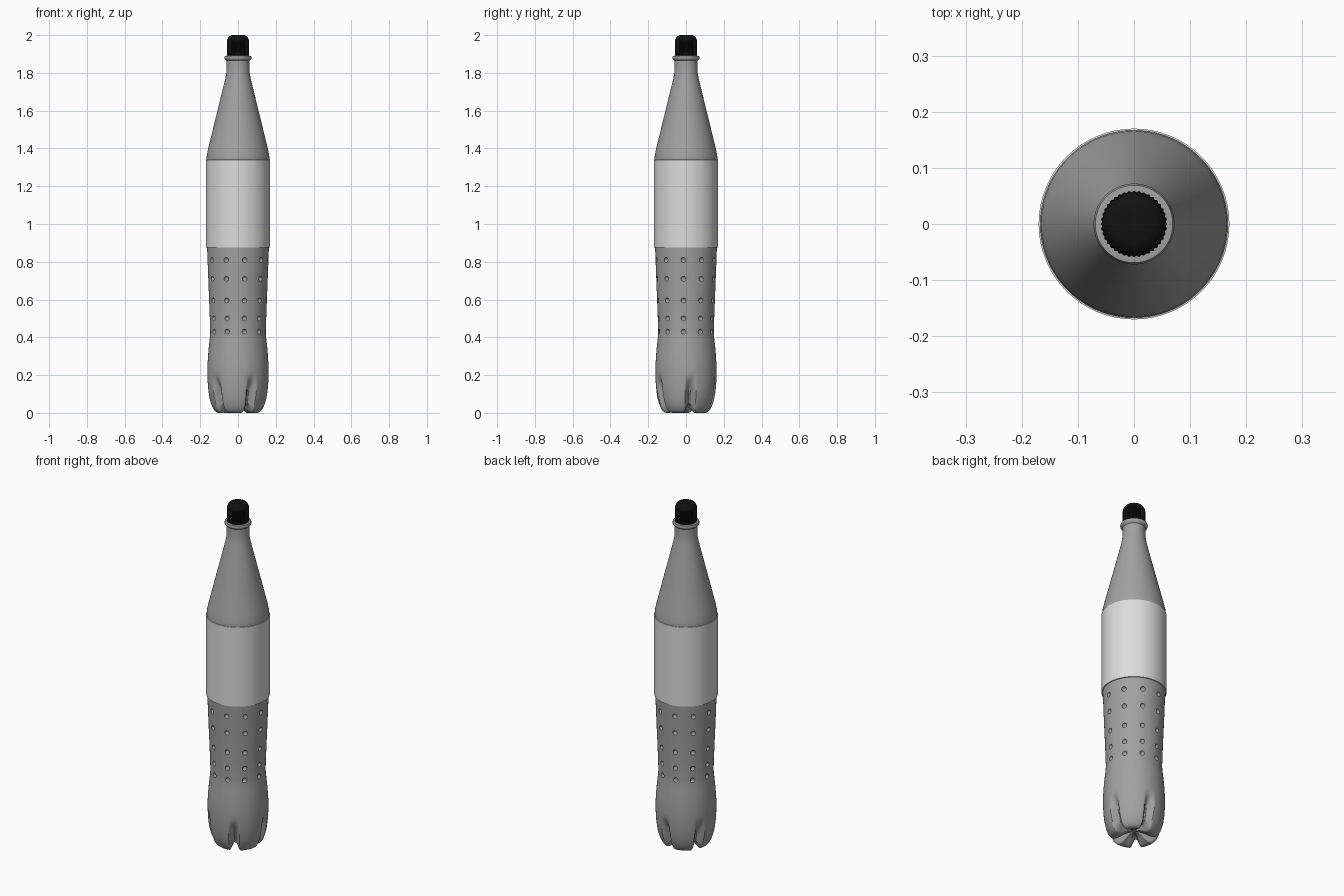
import bpy, bmesh, math
from mathutils import Vector

if "Cube" in bpy.data.objects:
    bpy.data.objects.remove(bpy.data.objects["Cube"], do_unlink=True)


def material(name, value):
    m = bpy.data.materials.new(name)
    m.use_nodes = True
    colour = (value, value, value, 1)
    m.diffuse_color = colour
    m.node_tree.nodes["Principled BSDF"].inputs["Base Color"].default_value = colour
    return m


def finish(name, bm, mat, angle=40):
    bmesh.ops.recalc_face_normals(bm, faces=bm.faces)
    mesh = bpy.data.meshes.new(name)
    bm.to_mesh(mesh)
    bm.free()
    obj = bpy.data.objects.new(name, mesh)
    bpy.context.collection.objects.link(obj)
    if mat:
        mesh.materials.append(mat)
    smooth(obj, angle)
    return obj


def smooth(obj, angle):
    bpy.ops.object.select_all(action='DESELECT')
    obj.select_set(True)
    bpy.context.view_layer.objects.active = obj
    bpy.ops.object.shade_smooth_by_angle(angle=math.radians(angle))


def lathe(profile, segments, shape=lambda r, z, i, a: (r, z), caps=True):
    """Turn a bottom-to-top profile around z; shape may bend each point."""
    bm = bmesh.new()
    rings = []
    for i, (r, z) in enumerate(profile):
        ring = []
        for s in range(segments):
            a = math.tau * s / segments
            rr, zz = shape(r, z, i, a)
            ring.append(bm.verts.new((rr * math.cos(a), rr * math.sin(a), zz)))
        rings.append(ring)
    for low, high in zip(rings, rings[1:]):
        for s in range(segments):
            t = (s + 1) % segments
            bm.faces.new((low[s], low[t], high[t], high[s]))
    if caps:
        bm.faces.new(rings[0][::-1])
        bm.faces.new(rings[-1])
    return bm


def curve_through(points, steps):
    """Smooth curve through the given points."""
    pts = [Vector(p) for p in points]
    pts = [2 * pts[0] - pts[1]] + pts + [2 * pts[-1] - pts[-2]]
    out = []
    for a, b, c, d in zip(pts, pts[1:], pts[2:], pts[3:]):
        for k in range(steps):
            t = k / steps
            out.append((2 * b + (c - a) * t + (2 * a - 5 * b + 4 * c - d) * t * t
                        + (3 * b - a - 3 * c + d) * t ** 3) / 2)
    return [tuple(p) for p in out + [pts[-2]]]


def ease(t):
    t = max(0, min(1, t))
    return t * t * (3 - 2 * t)


plastic = material("grey plastic", 0.36)
paper = material("label light grey", 0.72)
black = material("cap black", 0.006)

# Bottle body: footed base, waisted grip, shoulder cone, neck and collar
base = curve_through([(0.012, 0.035), (0.04, 0.028), (0.075, 0.008), (0.1, 0), (0.125, 0.013),
                      (0.146, 0.06), (0.158, 0.13), (0.162, 0.22), (0.158, 0.31), (0.149, 0.4)], 5)
upper = [(0.147, 0.43), (0.151, 0.55), (0.157, 0.7), (0.163, 0.86), (0.166, 0.9), (0.167, 1.34),
         (0.165, 1.365), (0.158, 1.4), (0.067, 1.77), (0.062, 1.8), (0.06, 1.83), (0.06, 1.865),
         (0.07, 1.873), (0.072, 1.882), (0.069, 1.89), (0.05, 1.892)]
GROOVE = math.radians(9)
LOBE = math.tau / 5


def footed(r, z, i, a):
    """Press five grooves into the base between the feet."""
    if z > 0.22 or i >= len(base):
        return r, z
    away = abs((a - GROOVE + LOBE / 2) % LOBE - LOBE / 2)
    press = 1 - ease((away * max(r, 0.09) - 0.005) / 0.026)
    depth = 0.042 * ease((0.21 - z) / 0.12) * press
    if r < 0.12:
        depth *= ease(r / 0.09)
    flat = ease(z / 0.06) if r > 0.1 else 0
    return max(r - depth * (0.35 + 0.65 * flat) * ease(r / 0.1), 0.006), z + depth * (1 - flat)


body = finish("bottle_body", lathe(base + upper, 160, footed), plastic)

# Rows of round dimples pressed into the grip
bm = bmesh.new()
for z in (0.43, 0.5, 0.595, 0.71, 0.81):
    radius = 0.148 + (z - 0.43) * 0.035
    for k in range(10):
        a = math.radians(36 * k - 5)
        ball = bmesh.ops.create_uvsphere(bm, u_segments=12, v_segments=8, radius=0.0135)
        bmesh.ops.translate(bm, verts=ball["verts"],
                            vec=(radius * math.cos(a), radius * math.sin(a), z))
cutter = finish("dimple_cutter", bm, None)
cutter.hide_render = True
cut = body.modifiers.new("dimples", 'BOOLEAN')
cut.operation = 'DIFFERENCE'
cut.solver = 'EXACT'
cut.object = cutter
bpy.ops.object.select_all(action='DESELECT')
bpy.context.view_layer.objects.active = body
body.select_set(True)
bpy.ops.object.modifier_apply(modifier=cut.name)
bpy.data.objects.remove(cutter, do_unlink=True)
smooth(body, 40)

# Wrapped label
finish("label", lathe([(0.164, 0.875), (0.17, 0.875), (0.17, 1.34), (0.165, 1.341)], 64, caps=False), paper)

# Ribbed screw cap with a rounded top
cap_profile = [(0.056, 1.888), (0.058, 1.892), (0.058, 1.96), (0.0565, 1.975), (0.052, 1.988),
               (0.044, 1.996), (0.034, 2.0), (0.01, 2.0)]


def ribbed(r, z, i, a):
    return (r + 0.0015 * math.cos(40 * a), z) if 0 < i < 4 else (r, z)


finish("screw_cap", lathe(cap_profile, 160, ribbed), black)
